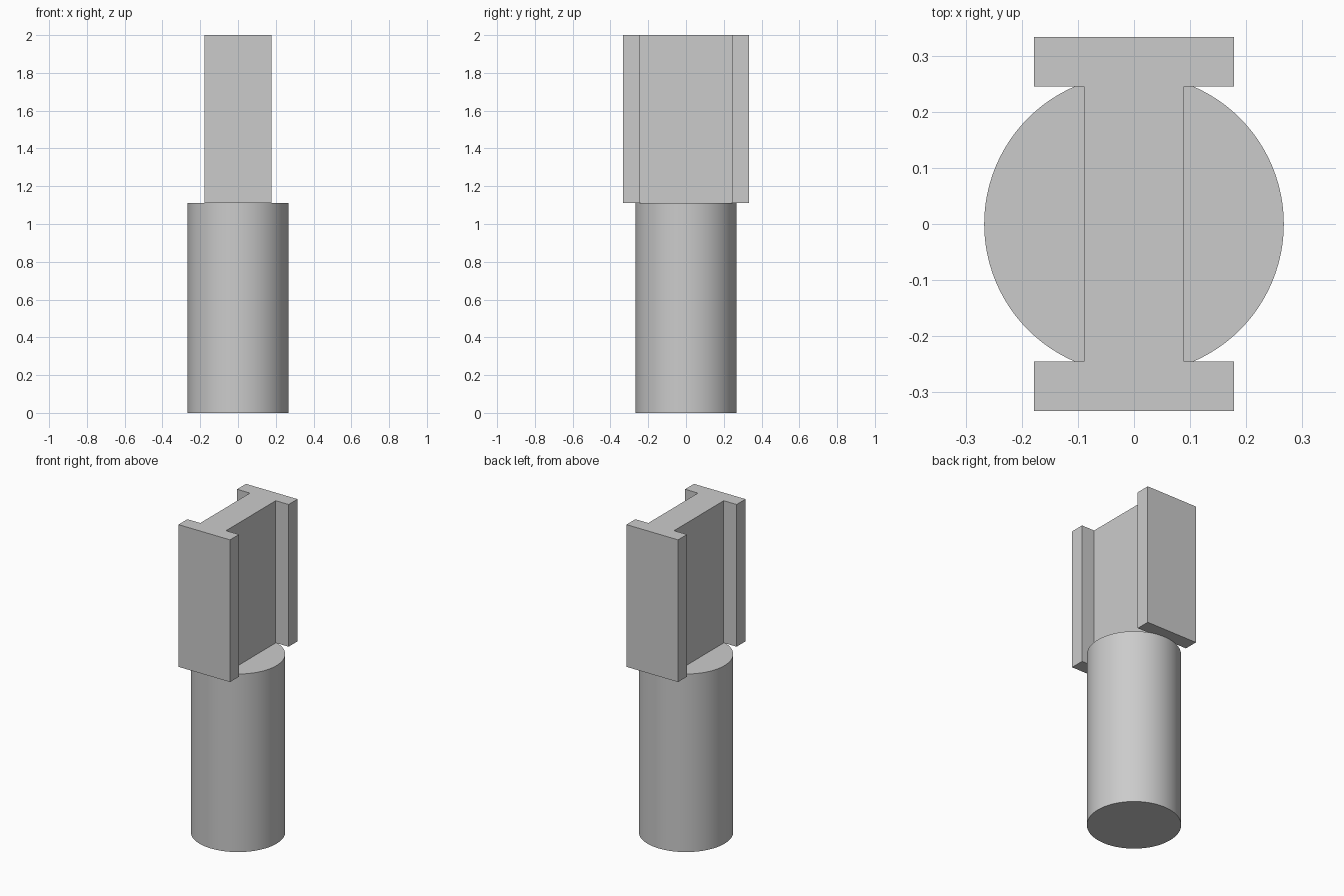
import bpy
import bmesh
import math

cube = bpy.data.objects.get("Cube")
if cube:
    bpy.data.objects.remove(cube, do_unlink=True)

RADIUS = 0.267
JOINT_Z = 1.112
TOP_Z = 2.0
FLANGE_X, FLANGE_Y = 0.178, 0.333
WEB_X, WEB_Y = 0.089, 0.245

grey = bpy.data.materials.new("plain grey")
grey.use_nodes = True
colour = (0.6, 0.6, 0.6, 1.0)
grey.diffuse_color = colour
grey.node_tree.nodes["Principled BSDF"].inputs["Base Color"].default_value = colour


def extrude_profile(name, points, z0, z1):
    """Extrude a counter-clockwise outline from z0 up to z1."""
    bm = bmesh.new()
    face = bm.faces.new([bm.verts.new((x, y, z0)) for x, y in points])
    result = bmesh.ops.extrude_face_region(bm, geom=[face], use_keep_orig=True)
    verts = [g for g in result["geom"] if isinstance(g, bmesh.types.BMVert)]
    bmesh.ops.translate(bm, verts=verts, vec=(0, 0, z1 - z0))
    bmesh.ops.recalc_face_normals(bm, faces=bm.faces)
    mesh = bpy.data.meshes.new(name)
    bm.to_mesh(mesh)
    bm.free()
    mesh.materials.append(grey)
    obj = bpy.data.objects.new(name, mesh)
    bpy.context.collection.objects.link(obj)
    return obj


# Round shaft
bpy.ops.mesh.primitive_cylinder_add(vertices=96, radius=RADIUS, depth=JOINT_Z,
                                    location=(0, 0, JOINT_Z / 2))
shaft = bpy.context.object
shaft.name = "round_shaft"
shaft.data.materials.append(grey)
bpy.ops.object.shade_smooth_by_angle(angle=math.radians(30))

# I-shaped head: half the outline, then the same points turned half way round
half = [(WEB_X, -WEB_Y), (WEB_X, WEB_Y), (FLANGE_X, WEB_Y),
        (FLANGE_X, FLANGE_Y), (-FLANGE_X, FLANGE_Y), (-FLANGE_X, WEB_Y)]
outline = half + [(-x, -y) for x, y in half]
extrude_profile("flanged_head", outline, JOINT_Z, TOP_Z)
